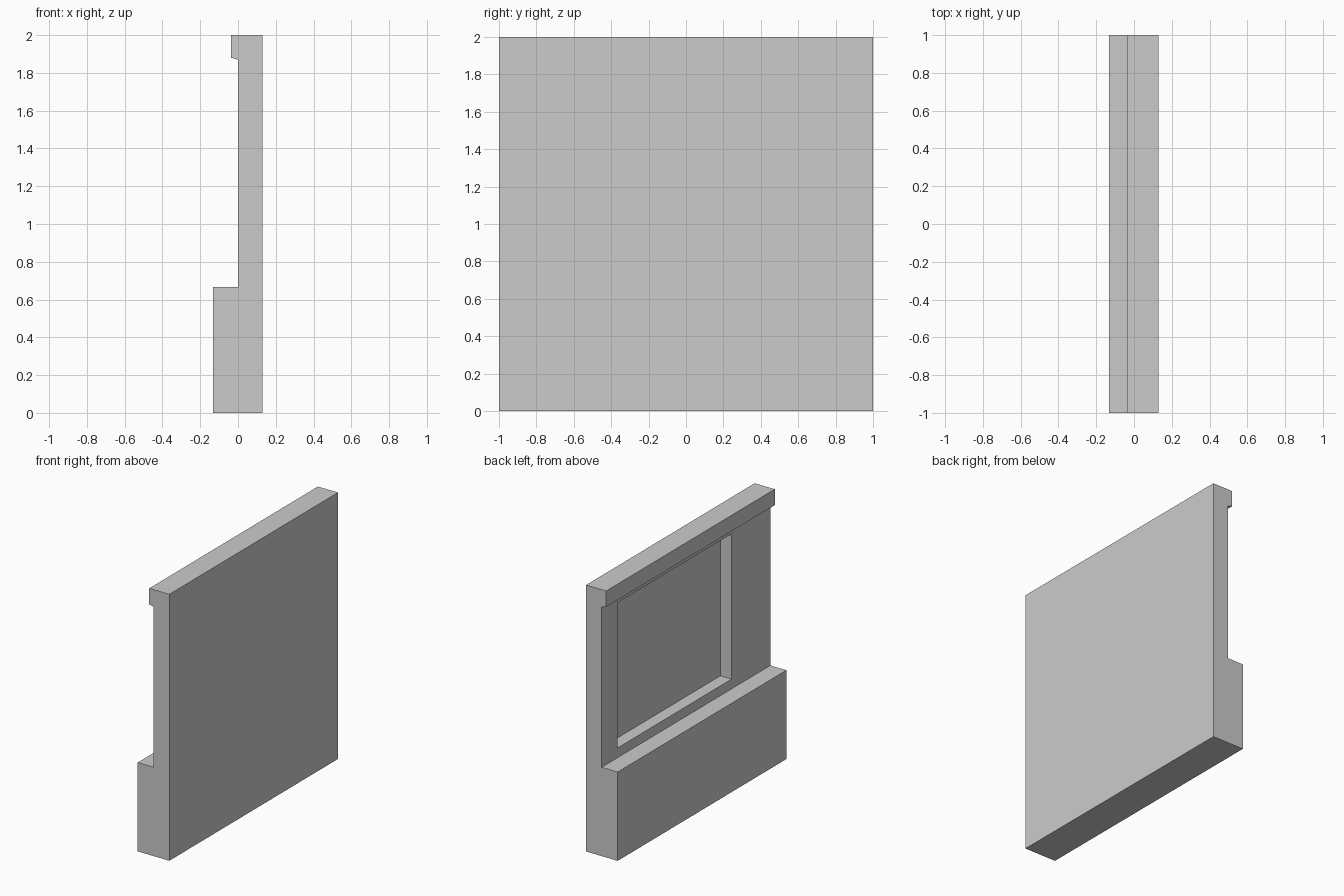
import bpy, bmesh
from mathutils import Vector

if "Cube" in bpy.data.objects:
    bpy.data.objects.remove(bpy.data.objects["Cube"])


def mesh_object(name, bm):
    bmesh.ops.recalc_face_normals(bm, faces=bm.faces)
    me = bpy.data.meshes.new(name)
    bm.to_mesh(me)
    bm.free()
    ob = bpy.data.objects.new(name, me)
    bpy.context.collection.objects.link(ob)
    return ob


# Wall panel: thick base, thin wall and top lip, as one extruded side profile
profile = [(0.13, 0), (0.13, 2), (-0.037, 2), (-0.037, 1.88), (0, 1.87),
           (0, 0.667), (-0.133, 0.667), (-0.133, 0)]
bm = bmesh.new()
face = bm.faces.new([bm.verts.new((x, -1, z)) for x, z in profile])
ext = bmesh.ops.extrude_face_region(bm, geom=[face])
verts = [v for v in ext["geom"] if isinstance(v, bmesh.types.BMVert)]
bmesh.ops.translate(bm, verts=verts, vec=(0, 2, 0))

# Off-centre rectangular recess sunk into the thin wall
y0, y1, z0, z1, depth = -0.54, 0.81, 0.74, 1.83, 0.093
cut = bmesh.new()
bmesh.ops.create_cube(cut, size=1)
for v in cut.verts:
    v.co = Vector((depth if v.co.x > 0 else -0.02,
                   y1 if v.co.y > 0 else y0,
                   z1 if v.co.z > 0 else z0))

panel = mesh_object("wall_panel", bm)
cutter = mesh_object("recess_cutter", cut)
cutter.hide_render = True
cutter.hide_set(True)
mod = panel.modifiers.new("recess", 'BOOLEAN')
mod.operation = 'DIFFERENCE'
mod.solver = 'EXACT'
mod.object = cutter
